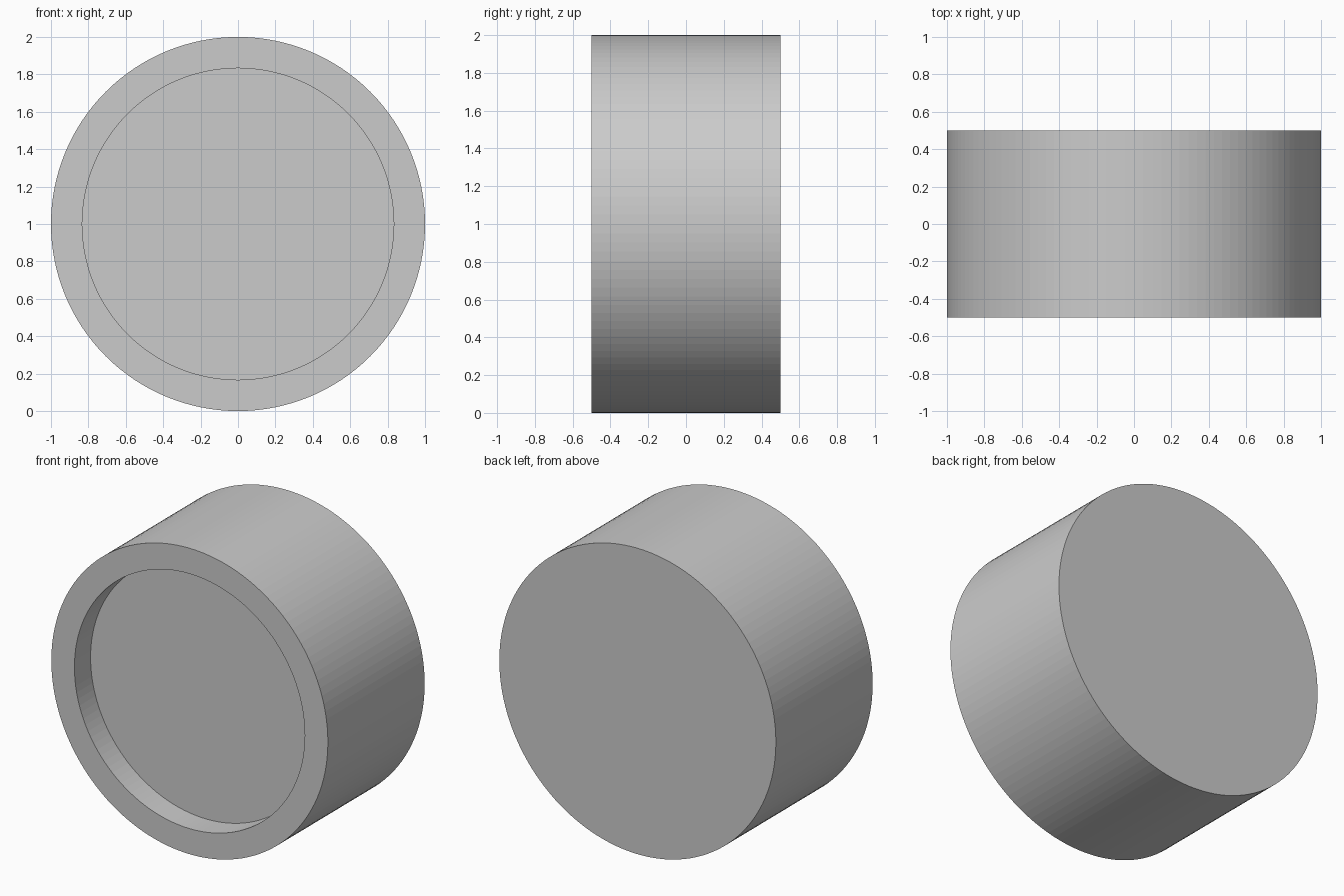
import bpy, bmesh, math

if "Cube" in bpy.data.objects:
    bpy.data.objects.remove(bpy.data.objects["Cube"])

SIDES = 128
R_OUT, R_IN = 1.0, 0.833
FRONT, BACK, FLOOR = -0.5, 0.5, -0.333

bm = bmesh.new()


def ring(radius, y):
    step = 2 * math.pi / SIDES
    return [bm.verts.new((radius * math.cos(i * step), y, 1 + radius * math.sin(i * step)))
            for i in range(SIDES)]


# Rings from the back edge, over the front rim, into the shallow recess
rings = [ring(R_OUT, BACK), ring(R_OUT, FRONT), ring(R_IN, FRONT), ring(R_IN, FLOOR)]
for a, b in zip(rings, rings[1:]):
    for i in range(SIDES):
        j = (i + 1) % SIDES
        bm.faces.new((a[i], a[j], b[j], b[i]))

# Flat back and recess floor
bm.faces.new(rings[0])
bm.faces.new(rings[-1])
bmesh.ops.recalc_face_normals(bm, faces=bm.faces)

mesh = bpy.data.meshes.new("recessed_drum")
bm.to_mesh(mesh)
bm.free()
drum = bpy.data.objects.new("recessed_drum", mesh)
bpy.context.collection.objects.link(drum)
